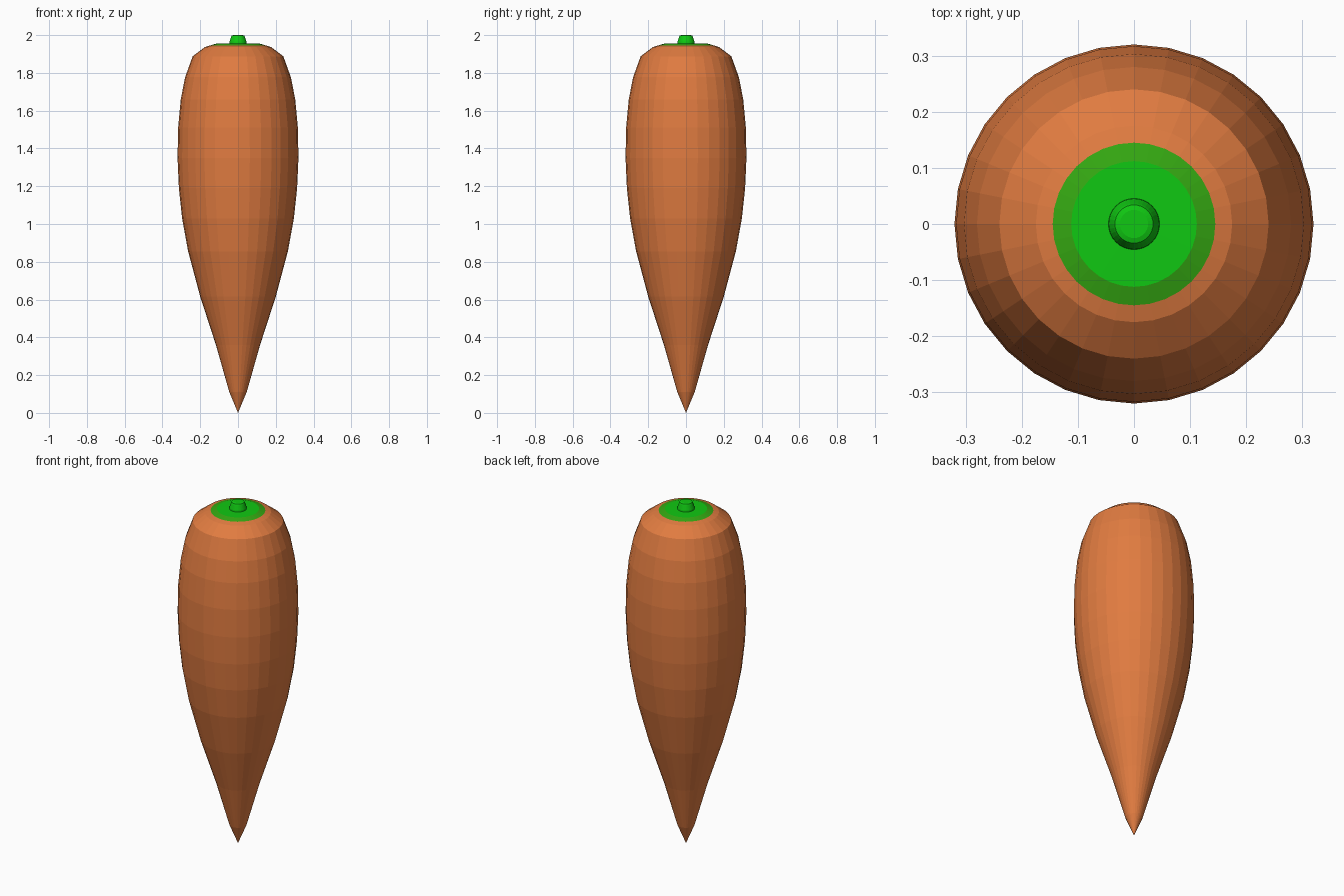
import bpy
import bmesh
import math

if "Cube" in bpy.data.objects:
    bpy.data.objects.remove(bpy.data.objects["Cube"])

SIDES = 32


def material(name, rgb):
    m = bpy.data.materials.new(name)
    m.diffuse_color = (*rgb, 1)
    m.use_nodes = True
    m.node_tree.nodes["Principled BSDF"].inputs["Base Color"].default_value = m.diffuse_color
    return m


orange = material("carrot orange", (0.75, 0.20, 0.052))
leaf_green = material("bright green", (0.005, 0.58, 0.006))
rim_green = material("olive green", (0.035, 0.39, 0.006))


def lathe(name, profile, mats, rule=lambda r: 0):
    """Turn a list of (radius, z) points around z; radius 0 makes a pole."""
    bm = bmesh.new()
    rings = []
    for r, z in profile:
        n = SIDES if r > 0 else 1
        rings.append([bm.verts.new((r * math.cos(math.tau * i / SIDES),
                                    r * math.sin(math.tau * i / SIDES), z))
                      for i in range(n)])
    for (lo, hi, p, q) in zip(rings, rings[1:], profile, profile[1:]):
        for i in range(SIDES):
            j = (i + 1) % SIDES
            corners = [lo[i % len(lo)], lo[j % len(lo)],
                       hi[j % len(hi)], hi[i % len(hi)]]
            f = bm.faces.new(list(dict.fromkeys(corners)))
            f.material_index = rule((p, q))
    bmesh.ops.recalc_face_normals(bm, faces=bm.faces)
    me = bpy.data.meshes.new(name)
    bm.to_mesh(me)
    bm.free()
    ob = bpy.data.objects.new(name, me)
    for m in mats:
        me.materials.append(m)
    bpy.context.collection.objects.link(ob)
    return ob


def crown_rule(segment):
    """Orange root, olive rim, bright green crown, chosen by height and radius."""
    (r0, z0), (r1, z1) = segment
    if z1 < 1.94:
        return 0
    outer = max(r0, r1)
    return 2 if outer < 0.12 else 1 if outer < 0.15 else 0


# Tapered root with the painted crown on top
root_profile = [(0, 0), (0.046, 0.11), (0.117, 0.36), (0.2, 0.615),
                (0.264, 0.855), (0.296, 1.03), (0.313, 1.19), (0.32, 1.35),
                (0.317, 1.51), (0.303, 1.66), (0.28, 1.777), (0.24, 1.888),
                (0.175, 1.937), (0.145, 1.946), (0.112, 1.956), (0, 1.957)]
lathe("root", root_profile, [orange, rim_green, leaf_green], crown_rule)

# Short stem stub
stem_profile = [(0, 1.952), (0.046, 1.952), (0.045, 1.965), (0.037, 1.99),
                (0.034, 1.997), (0.025, 2.0), (0, 2.0)]
lathe("stem", stem_profile, [leaf_green])
